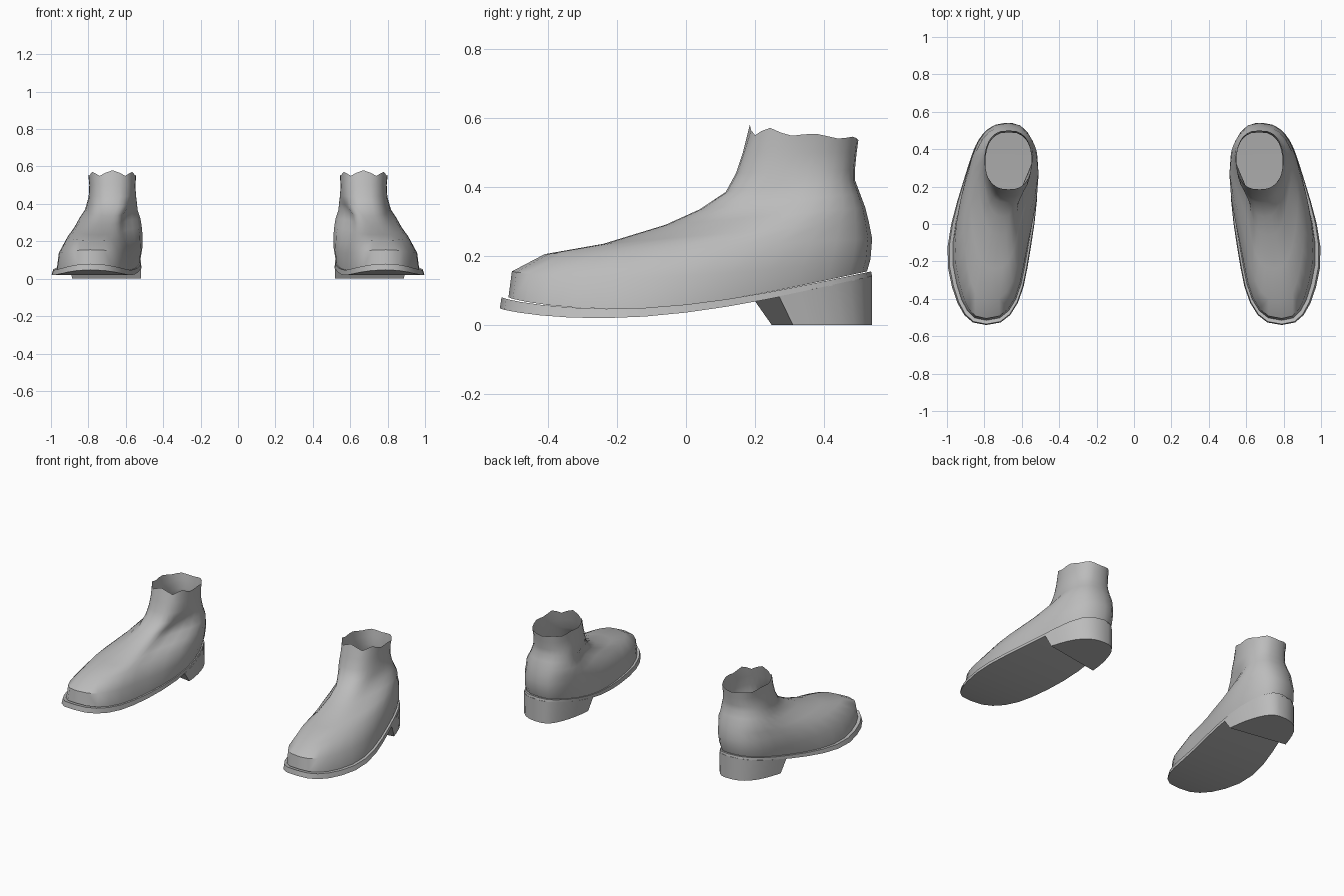
import bpy, bmesh, math

if "Cube" in bpy.data.objects:
    bpy.data.objects.remove(bpy.data.objects["Cube"])

N = 28  # points around each loop of the boot

leather = bpy.data.materials.new("grey leather")
leather.diffuse_color = (0.5, 0.5, 0.5, 1)
leather.use_nodes = True
leather.node_tree.nodes["Principled BSDF"].inputs["Base Color"].default_value = leather.diffuse_color

# Loops: front z, back z, sag, front y, back y, toe x, heel x,
#        ball outer x, ball inner x, heel outer x, heel inner x
WELT_BOTTOM = (.048, .14, .06, -.54, .54, .79, .67, 1.015, .555, .915, .495)
WELT_TOP = (.08, .155, .06, -.535, .537, .79, .67, 1.005, .56, .912, .495)
UPPER = [
    (.08, .155, .06, -.515, .525, .79, .67, .985, .57, .90, .50),
    (.155, .19, .03, -.505, .535, .79, .67, .97, .575, .91, .485),
    (.205, .25, 0, -.41, .54, .78, .67, .915, .60, .90, .48),
    (.235, .30, 0, -.24, .53, .75, .67, .875, .61, .88, .485),
    (.29, .34, 0, -.06, .52, .72, .67, .825, .61, .865, .495),
    (.335, .38, 0, .04, .505, .70, .67, .80, .60, .835, .515),
    (.385, .42, 0, .115, .49, .68, .67, .80, .565, .815, .525),
    (.44, .45, 0, .145, .49, .67, .67, .797, .55, .80, .54),
    (.50, .50, 0, .165, .495, .67, .67, .795, .55, .795, .545),
    (.565, .54, 0, .185, .50, .67, .67, .80, .545, .80, .545),
]


def loop_point(ring, a):
    """Point on a foot-shaped loop; angle 0 is the toe, pi the heel."""
    zf, zb, sag, yf, yb, xf, xb, bo, bi, ho, hi = ring
    s = (1 - math.cos(a)) / 2
    t = min(max((s - .25) / .6, 0), 1)
    t = t * t * (3 - 2 * t)
    xc = xf + (xb - xf) * s
    edge = bo + (ho - bo) * t if math.sin(a) > 0 else bi + (hi - bi) * t
    x = xc + (edge - xc) * abs(math.sin(a)) ** .75
    z = zf + (zb - zf) * s - sag * math.sin(math.pi * s ** .8)
    return [x, yf + (yb - yf) * s, z]


def make_object(name, bm, side):
    for v in bm.verts:
        v.co.x *= side
    bmesh.ops.recalc_face_normals(bm, faces=bm.faces[:])
    me = bpy.data.meshes.new(name)
    bm.to_mesh(me)
    bm.free()
    me.materials.append(leather)
    ob = bpy.data.objects.new(name, me)
    bpy.context.collection.objects.link(ob)
    bpy.ops.object.select_all(action='DESELECT')
    ob.select_set(True)
    bpy.context.view_layer.objects.active = ob
    bpy.ops.object.shade_smooth_by_angle(angle=math.radians(40))


def add_loop(bm, ring, jag=0):
    verts = []
    for i in range(N):
        p = loop_point(ring, math.tau * i / N)
        if jag:  # ragged rim, strongest at the front
            p[2] += jag * (.3 + .7 * max(0, math.cos(math.tau * i / N))) * math.cos(i * math.pi / 2)
        verts.append(bm.verts.new(p))
    return verts


def bridge(bm, a, b):
    n = len(a)
    for i in range(n):
        j = (i + 1) % n
        bm.faces.new((a[i], a[j], b[j], b[i]))


def fill(bm, r):
    """Close a loop with strips running across the foot."""
    n = len(r)
    bm.faces.new((r[0], r[1], r[-1]))
    for i in range(1, n // 2 - 1):
        bm.faces.new((r[i], r[i + 1], r[n - i - 1], r[n - i]))
    bm.faces.new((r[n // 2 - 1], r[n // 2], r[n // 2 + 1]))


def build_upper(side, tag):
    bm = bmesh.new()
    rings = [add_loop(bm, r, .015 if r is UPPER[-1] else 0) for r in UPPER]
    for a, b in zip(rings, rings[1:]):
        bridge(bm, a, b)
    make_object(tag + "_upper", bm, side)


def build_sole(side, tag):
    bm = bmesh.new()
    low, high = add_loop(bm, WELT_BOTTOM), add_loop(bm, WELT_TOP)
    bridge(bm, low, high)
    fill(bm, low)
    fill(bm, high)
    make_object(tag + "_sole", bm, side)


def build_heel(side, tag):
    # Back part of the sole outline, cut by a slanted diagonal front face
    bm = bmesh.new()
    loops = []
    for s_out, s_in, ground in ((.75, .685, False), (.787, .73, True)):
        a0 = math.acos(1 - 2 * s_out)
        a1 = math.tau - math.acos(1 - 2 * s_in)
        loop = []
        for i in range(17):
            p = loop_point(WELT_BOTTOM, a0 + (a1 - a0) * i / 16)
            p[2] = 0 if ground else p[2] + .002
            loop.append(bm.verts.new(p))
        loops.append(loop)
    bridge(bm, loops[0], loops[1])
    for loop in loops:
        bm.faces.new(loop)
    make_object(tag + "_heel", bm, side)


for side, tag in ((1, "right"), (-1, "left")):
    build_upper(side, tag)
    build_sole(side, tag)
    build_heel(side, tag)
